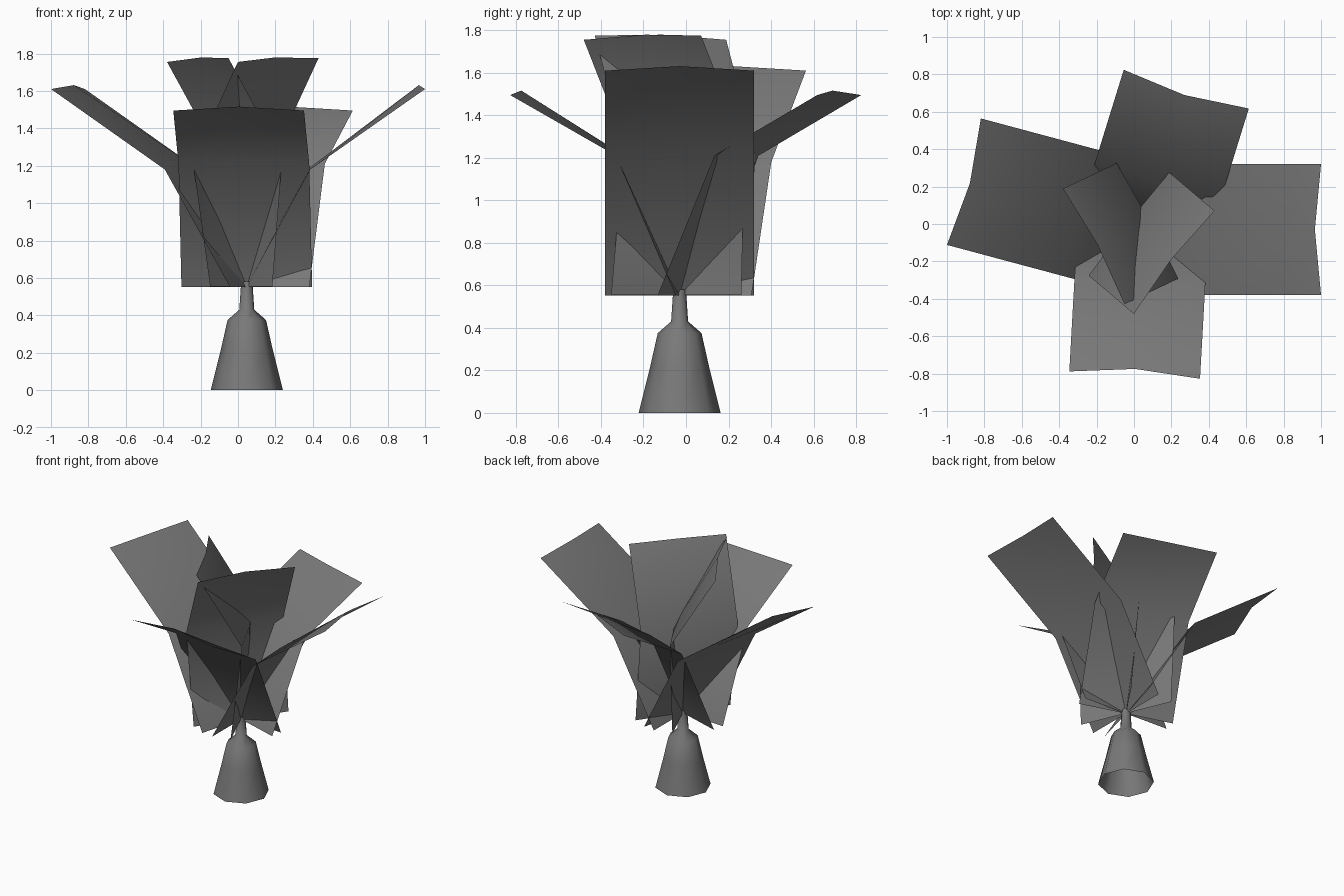
import bpy, bmesh, math
from mathutils import Vector

if "Cube" in bpy.data.objects:
    bpy.data.objects.remove(bpy.data.objects["Cube"])

CX, CY = 0.047, -0.03   # axis of the plant

grey = bpy.data.materials.new("dark grey")
grey.diffuse_color = (0.19, 0.19, 0.19, 1)
grey.use_nodes = True
grey.node_tree.nodes["Principled BSDF"].inputs["Base Color"].default_value = grey.diffuse_color


def finish(name, bm):
    me = bpy.data.meshes.new(name)
    for f in bm.faces:
        f.smooth = True
    bm.to_mesh(me)
    bm.free()
    me.materials.append(grey)
    ob = bpy.data.objects.new(name, me)
    bpy.context.collection.objects.link(ob)
    return ob


# open-bottomed base with a thin neck
def base(profile, sides=8):
    bm = bmesh.new()
    rings = []
    for r, z in profile:
        rings.append([bm.verts.new((CX + r * math.cos(2 * math.pi * i / sides),
                                    CY + r * math.sin(2 * math.pi * i / sides), z))
                      for i in range(sides)])
    for a, b in zip(rings, rings[1:]):
        for i in range(sides):
            j = (i + 1) % sides
            bm.faces.new((a[i], a[j], b[j], b[i]))
    finish("base", bm)


base([(0.193, 0), (0.138, 0.22), (0.103, 0.375), (0.04, 0.43), (0.03, 0.58)])


# leaf: rows of (mid x, mid y, z, facing angle, side tilt, crown of the mid line)
def leaf(name, rows, half=0.35):
    bm = bmesh.new()
    grid = []
    for x, y, z, ang, tilt, crown in rows:
        a = math.radians(ang)
        out = Vector((math.cos(a), math.sin(a), 0))
        side = Vector((-out.y, out.x, 0)) * half + Vector((0, 0, tilt))
        mid = Vector((x, y, z))
        lift = -out * crown * 1.1 + Vector((0, 0, crown * 0.7))
        grid.append([bm.verts.new(p) for p in (mid - side, mid + lift, mid + side)])
    for r, s in zip(grid, grid[1:]):
        for i in range(2):
            bm.faces.new((r[i], r[i + 1], s[i + 1], s[i]))
    finish(name, bm)


# four spreading leaves: angle, bend distance, bend height, tip distance, tip height
for name, ang, bd, bz, td, tz in [("right_leaf", 0, 0.34, 1.18, 0.953, 1.61),
                                  ("left_leaf", 165, 0.36, 1.18, 0.99, 1.61),
                                  ("back_leaf", 72.8, 0.28, 1.21, 0.786, 1.495),
                                  ("front_leaf", 266.8, 0.28, 1.21, 0.779, 1.495)]:
    c, s = math.cos(math.radians(ang)), math.sin(math.radians(ang))
    leaf(name, [(CX, CY, 0.553, ang, 0, 0),
                (CX + bd * c, CY + bd * s, bz, ang, 0, 0.008),
                (CX + td * c, CY + td * s, tz, ang, 0, 0.03)])

# two upright inner leaves that lean back and then fold outward
leaf("inner_left_leaf", [(CX, CY, 0.555, 203, 0, 0),
                         (0.072, 0.017, 1.24, 208, 0.01, 0.008),
                         (-0.215, -0.12, 1.765, 208, 0.01, 0.02)])
leaf("inner_right_leaf", [(CX, CY, 0.555, -34, 0, 0),
                          (-0.027, 0.0, 1.24, -38, 0.01, 0.008),
                          (0.215, -0.205, 1.765, -38, 0.01, 0.02)])
